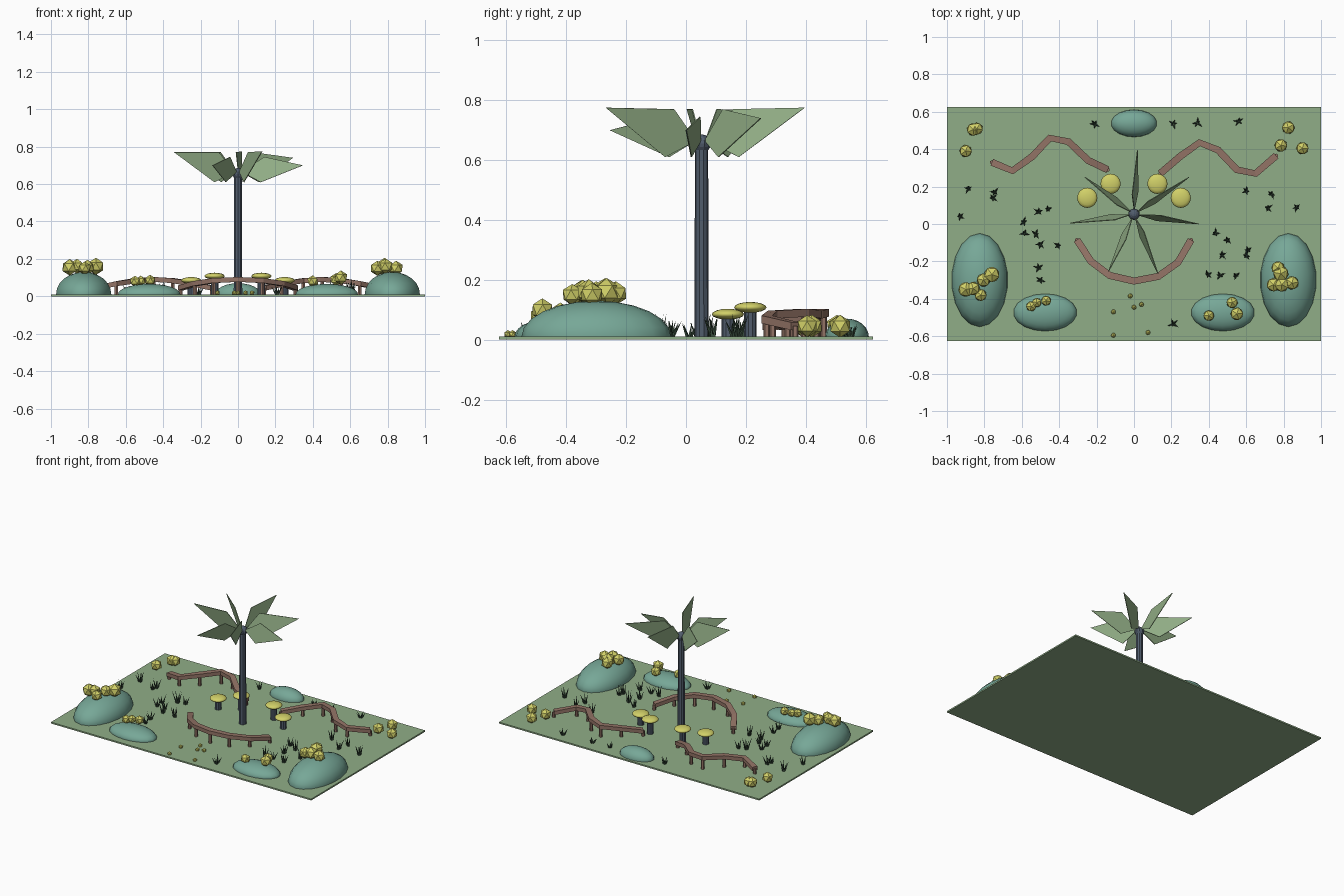
import bpy, bmesh, math, random
from mathutils import Vector, Matrix

if "Cube" in bpy.data.objects:
    bpy.data.objects.remove(bpy.data.objects["Cube"])

random.seed(4)
TOP = 0.01  # top of the ground slab


def mat(name, r, g, b):
    m = bpy.data.materials.new(name)
    m.diffuse_color = [(c / 255) ** 2.2 for c in (r, g, b)] + [1]
    m.use_nodes = True
    m.node_tree.nodes["Principled BSDF"].inputs["Base Color"].default_value = m.diffuse_color
    return m


GROUND = mat("ground green", 143, 172, 134)
HILL = mat("teal hill", 118, 166, 150)
BUSH = mat("bush yellow", 208, 207, 104)
WOOD = mat("fence brown", 146, 115, 102)
TRUNK = mat("trunk slate", 82, 93, 108)
LEAF = mat("leaf green", 146, 174, 134)
GRASS = mat("grass dark green", 62, 82, 66)


def finish(bm, name, material, smooth=False):
    bmesh.ops.recalc_face_normals(bm, faces=bm.faces)
    me = bpy.data.meshes.new(name)
    bm.to_mesh(me)
    bm.free()
    me.materials.append(material)
    for p in me.polygons:
        p.use_smooth = smooth
    ob = bpy.data.objects.new(name, me)
    bpy.context.collection.objects.link(ob)
    return ob


def place(loc, scale):
    return Matrix.Translation(loc) @ Matrix.Diagonal((*scale, 1))


def rod(bm, a, b, r1, r2, sides):
    """Tapered cylinder between two points."""
    a, b = Vector(a), Vector(b)
    d = b - a
    m = Matrix.Translation((a + b) / 2) @ d.to_track_quat('Z', 'Y').to_matrix().to_4x4()
    bmesh.ops.create_cone(bm, cap_ends=True, segments=sides, radius1=r1, radius2=r2,
                          depth=d.length, matrix=m)


# Ground slab
bm = bmesh.new()
bmesh.ops.create_cube(bm, size=1, matrix=place((0, 0, TOP / 2), (2, 1.25, TOP)))
finish(bm, "ground", GROUND)

# Hills: half ellipsoids (x, y, rx, ry, height)
for x, y, rx, ry, h in [(-.825, -.3, .15, .25, .12), (.825, -.3, .15, .25, .12),
                        (-.475, -.473, .17, .1, .056), (.475, -.473, .17, .1, .056),
                        (0, .538, .123, .073, .06)]:
    bm = bmesh.new()
    bmesh.ops.create_uvsphere(bm, u_segments=18, v_segments=12, radius=1,
                              matrix=place((x, y, TOP), (rx, ry, h)))
    bmesh.ops.bisect_plane(bm, geom=bm.verts[:] + bm.edges[:] + bm.faces[:],
                           plane_co=(0, 0, TOP - .004), plane_no=(0, 0, 1), clear_inner=True)
    finish(bm, "hill", HILL, True)

# Bushes: 20-sided balls (x, y, z, radius)
bushes = [(-.90, -.35, .155, .044), (-.86, -.345, .16, .04), (-.82, -.38, .15, .036),
          (-.76, -.27, .16, .046), (-.805, -.30, .155, .04),
          (.77, -.235, .155, .04), (.785, -.265, .16, .046), (.745, -.325, .15, .04),
          (.79, -.325, .16, .042), (.845, -.315, .15, .04),
          (-.55, -.44, .08, .03), (-.52, -.42, .082, .028), (-.47, -.41, .085, .03),
          (.40, -.49, .08, .032), (.55, -.48, .10, .038), (.525, -.42, .09, .034),
          (-.90, .39, .045, .037), (-.86, .505, .045, .038), (-.84, .51, .045, .036),
          (.785, .42, .045, .038), (.825, .515, .045, .038), (.90, .405, .045, .037)]
pebbles = [(-.11, -.47), (-.11, -.595), (-.02, -.385), (0, -.445), (.04, -.43), (.075, -.58)]
for name, balls in (("bushes", bushes), ("pebbles", [(x, y, .018, .014) for x, y in pebbles])):
    bm = bmesh.new()
    for x, y, z, r in balls:
        spin = Matrix.Rotation(random.uniform(0, 6), 4, 'Z')
        bmesh.ops.create_icosphere(bm, subdivisions=1, radius=r,
                                   matrix=Matrix.Translation((x, y, z)) @ spin)
    finish(bm, name, BUSH)

# Mushrooms: stem and flattened cap
for x, y, z in [(-.25, .14, .085), (-.125, .215, .108), (.125, .215, .108), (.25, .14, .085)]:
    bm = bmesh.new()
    rod(bm, (x, y, TOP), (x, y, z), .021, .021, 10)
    finish(bm, "mushroom_stem", TRUNK)
    bm = bmesh.new()
    bmesh.ops.create_uvsphere(bm, u_segments=16, v_segments=8, radius=1,
                              matrix=place((x, y, z), (.054, .054, .018)))
    finish(bm, "mushroom_cap", BUSH, True)

# Fences: a rail that rises in the middle, carried on posts
fences = {
    "front_fence": [(-.305, -.085), (-.23, -.2), (-.13, -.275), (0, -.305), (.13, -.28),
                    (.235, -.205), (.305, -.085)],
    "back_left_fence": [(-.76, .33), (-.65, .285), (-.545, .36), (-.45, .46), (-.35, .44),
                        (-.245, .34), (-.14, .29)],
    "back_right_fence": [(.14, .27), (.245, .36), (.35, .435), (.45, .395), (.55, .29),
                         (.65, .27), (.76, .365)]}
for name, path in fences.items():
    bm = bmesh.new()
    pts = [Vector((x, y, .045 + .045 * math.sin(math.pi * i / 6))) for i, (x, y) in enumerate(path)]
    rings = []
    for i, p in enumerate(pts):
        d = pts[min(i + 1, 6)] - pts[max(i - 1, 0)]
        side = Vector((-d.y, d.x, 0)).normalized() * .019
        up = Vector((0, 0, .013))
        rings.append([bm.verts.new(p + v) for v in (side + up, side - up, -side - up, up - side)])
    for a, b in zip(rings, rings[1:]):
        for k in range(4):
            bm.faces.new((a[k], a[k - 1], b[k - 1], b[k]))
    bm.faces.new(rings[0])
    bm.faces.new(rings[-1])
    for p in pts:
        rod(bm, (p.x, p.y, TOP), p, .011, .011, 6)
    finish(bm, name, WOOD)

# Grass tufts: leaning pointed blades
tufts = [(-.93, .04), (-.885, .19), (-.745, .17), (-.755, .14), (-.59, .01), (-.585, -.05),
         (-.525, -.055), (-.51, .065), (-.46, .08), (-.50, -.11), (-.405, -.115), (-.51, -.235),
         (-.50, -.30), (-.21, .535), (.21, .535), (.34, .54), (.56, .55), (.60, .175),
         (.735, .16), (.715, .085), (.87, .09), (.435, -.05), (.50, -.085), (.47, -.165),
         (.61, -.14), (.60, -.17), (.395, -.27), (.46, -.275), (.545, -.275), (.21, -.535)]
bm = bmesh.new()
for x, y in tufts:
    turn, tall = random.uniform(0, 6), random.uniform(.055, .085)
    if y > .5:
        tall *= .6
    for k in range(5):
        a = turn + k * 1.257 + random.uniform(-.3, .3)
        out, h = random.uniform(.015, .035), tall * random.uniform(.7, 1)
        c, s = math.cos(a), math.sin(a)
        rod(bm, (x + c * .006, y + s * .006, TOP), (x + c * out, y + s * out, TOP + h), .006, 0, 4)
finish(bm, "grass_tufts", GRASS)

# Tree trunk and crown knob
bm = bmesh.new()
rod(bm, (0, .052, TOP), (0, .052, .65), .024, .022, 10)
finish(bm, "tree_trunk", TRUNK)
bm = bmesh.new()
bmesh.ops.create_uvsphere(bm, u_segments=10, v_segments=8, radius=.031,
                          matrix=Matrix.Translation((0, .052, .655)))
finish(bm, "tree_knob", TRUNK)

# Tree leaves: near-vertical kite blades (angle, length, tip height)
for ang, length, tip in [(87, .345, .775), (34, .355, .74), (-8.5, .35, .70), (-68, .345, .775),
                         (-114, .335, .70), (-172, .345, .77), (143, .33, .765)]:
    bm = bmesh.new()
    high = tip > .72
    kite = [(.02, 0, .665), (.125, -.016, .61), (length, 0, tip),
            (.105 if high else .14, .016, .77 if high else .745)]
    bm.faces.new([bm.verts.new(v) for v in kite])
    bmesh.ops.transform(bm, verts=bm.verts, matrix=Matrix.Translation((0, .052, 0))
                        @ Matrix.Rotation(math.radians(ang), 4, 'Z'))
    leaf = finish(bm, "tree_leaf", LEAF)
    mod = leaf.modifiers.new("thickness", 'SOLIDIFY')
    mod.thickness, mod.offset = .004, 0
